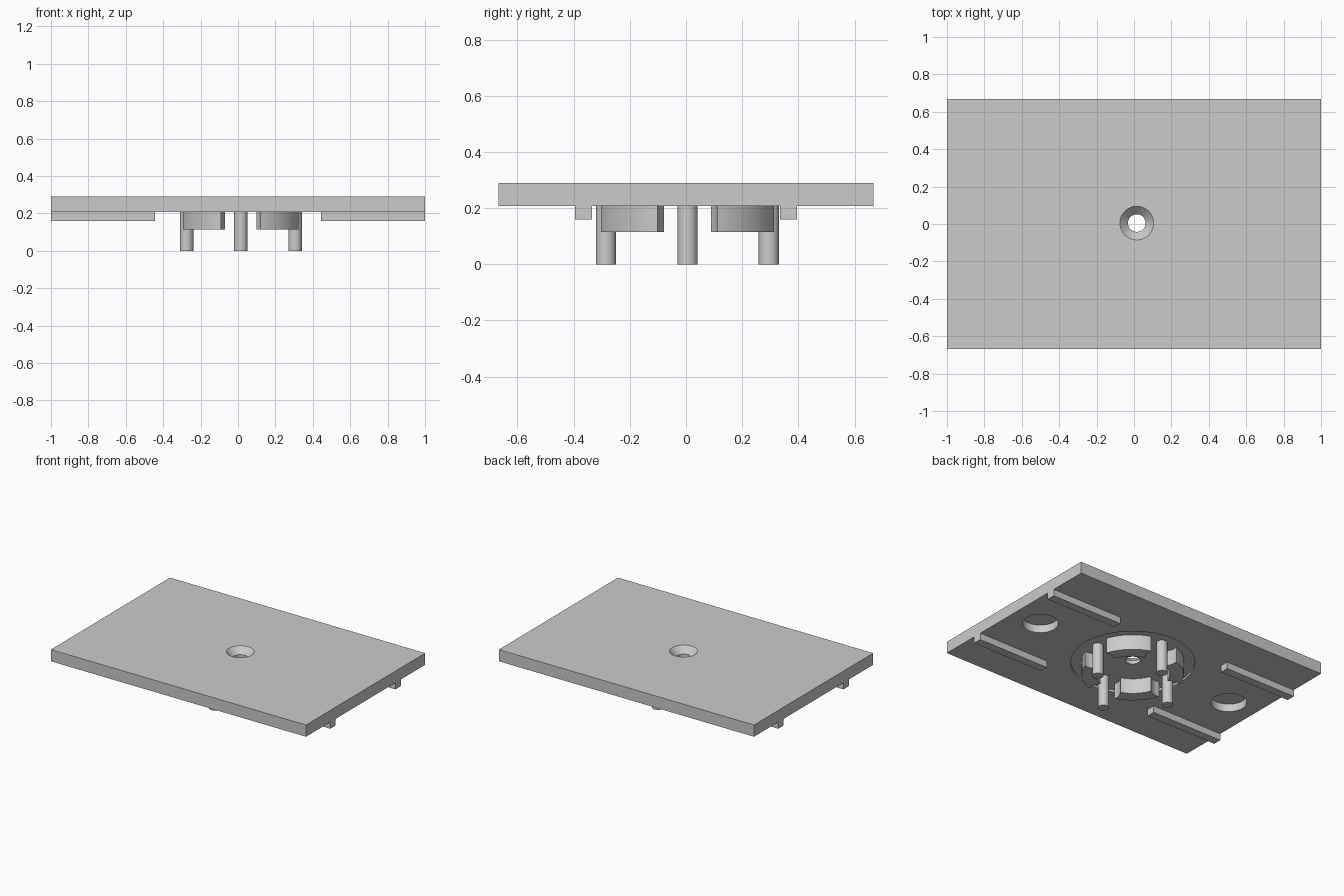
import bpy
import math

cube = bpy.data.objects.get("Cube")
if cube:
    bpy.data.objects.remove(cube, do_unlink=True)

grey = bpy.data.materials.new("plain grey")
grey.use_nodes = True
grey.diffuse_color = (0.6, 0.6, 0.6, 1)
grey.node_tree.nodes["Principled BSDF"].inputs["Base Color"].default_value = (0.6, 0.6, 0.6, 1)

CX, CY = 0.015, 0.005          # axis of the hub
BOTTOM, TOP = 0.207, 0.29      # plate faces
FLOOR = 0.222                  # floor of the round recess


def finish(obj, name):
    obj.name = obj.data.name = name
    obj.data.materials.clear()
    obj.data.materials.append(grey)
    return obj


def box(name, x0, x1, y0, y1, z0, z1):
    bpy.ops.mesh.primitive_cube_add(size=1, location=((x0 + x1) / 2, (y0 + y1) / 2, (z0 + z1) / 2))
    obj = bpy.context.object
    obj.scale = (x1 - x0, y1 - y0, z1 - z0)
    bpy.ops.object.transform_apply(location=False, rotation=False, scale=True)
    return finish(obj, name)


def cone(name, x, y, r0, r1, z0, z1):
    bpy.ops.mesh.primitive_cone_add(vertices=64, radius1=r0, radius2=r1, depth=z1 - z0,
                                    location=(x, y, (z0 + z1) / 2))
    return finish(bpy.context.object, name)


def cylinder(name, x, y, r, z0, z1):
    return cone(name, x, y, r, r, z0, z1)


def smooth(obj):
    bpy.ops.object.select_all(action="DESELECT")
    obj.select_set(True)
    bpy.context.view_layer.objects.active = obj
    bpy.ops.object.shade_smooth_by_angle(angle=math.radians(30))


def cut(obj, cutters):
    # Subtract each cutter, bake the result and drop the cutters
    for cutter in cutters:
        mod = obj.modifiers.new("cut", "BOOLEAN")
        mod.operation = "DIFFERENCE"
        mod.solver = "EXACT"
        mod.object = cutter
    graph = bpy.context.evaluated_depsgraph_get()
    mesh = bpy.data.meshes.new_from_object(obj.evaluated_get(graph))
    obj.modifiers.clear()
    obj.data = mesh
    for cutter in cutters:
        bpy.data.objects.remove(cutter, do_unlink=True)
    smooth(obj)


# Plate with countersunk hole, round recess and two blind pockets
plate = box("plate", -1, 1, -0.667, 0.667, BOTTOM, TOP)
cut(plate, [
    cylinder("recess_cutter", CX, CY, 0.397, 0.1, FLOOR),
    cylinder("hole_cutter", CX, CY, 0.047, 0.1, 0.4),
    cone("countersink_cutter", CX, CY, 0.04, 0.1, 0.24, 0.3),
    cylinder("left_pocket_cutter", 0.785, 0.005, 0.115, 0.1, 0.262),
    cylinder("right_pocket_cutter", -0.785, 0.005, 0.115, 0.1, 0.262),
])

# Post centres around the hub
posts = [(CX + 0.29 * math.cos(i * math.pi / 2), CY + 0.29 * math.sin(i * math.pi / 2))
         for i in range(4)]

# Ring broken by a round clearance about each post
ring = cylinder("ring_segments", CX, CY, 0.326, 0.115, FLOOR)
cut(ring, [cylinder("bore_cutter", CX, CY, 0.237, 0, 0.4)]
    + [cylinder("clearance_cutter", x, y, 0.108, 0, 0.4) for x, y in posts])

# Posts
for i, (x, y) in enumerate(posts):
    smooth(cylinder(f"post_{i + 1}", x, y, 0.036, 0, FLOOR))

# Guide rails under both ends
for side, x0, x1 in (("left", 0.445, 1), ("right", -1, -0.445)):
    for end, y in (("front", -0.365), ("back", 0.365)):
        box(f"{end}_{side}_rail", x0, x1, y - 0.03, y + 0.03, 0.16, BOTTOM)
